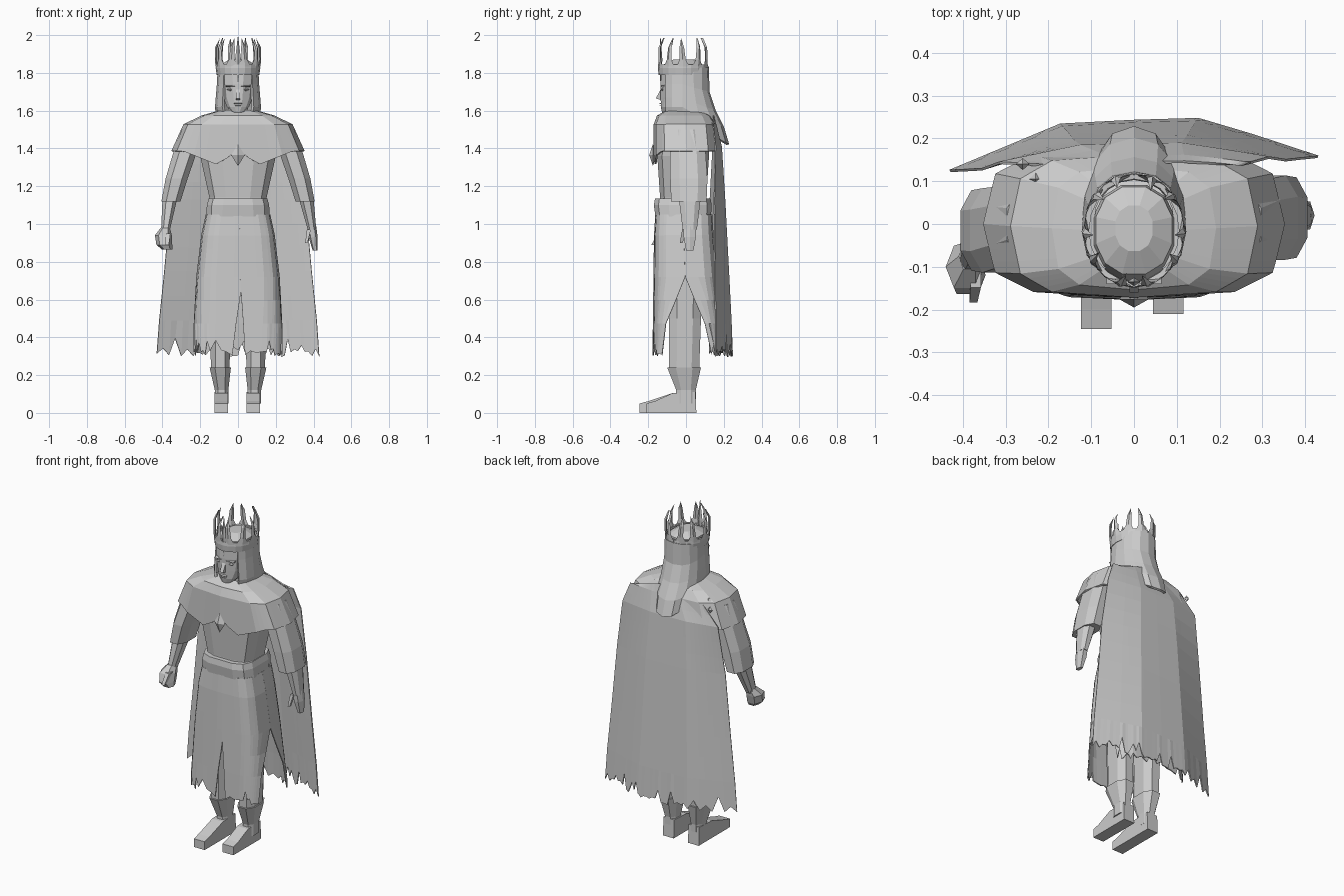
import bpy, bmesh, math, random
from mathutils import Vector

random.seed(4)
cube = bpy.data.objects.get("Cube")
if cube:
    bpy.data.objects.remove(cube, do_unlink=True)

stone = bpy.data.materials.new("pale_grey")
stone.use_nodes = True
GREY = (0.6, 0.6, 0.6, 1)
stone.diffuse_color = GREY
stone.node_tree.nodes["Principled BSDF"].inputs["Base Color"].default_value = GREY


def finish(name, bm, thick=0):
    bmesh.ops.recalc_face_normals(bm, faces=bm.faces)
    mesh = bpy.data.meshes.new(name)
    bm.to_mesh(mesh)
    bm.free()
    mesh.materials.append(stone)
    ob = bpy.data.objects.new(name, mesh)
    bpy.context.collection.objects.link(ob)
    if thick:
        mod = ob.modifiers.new("thickness", "SOLIDIFY")
        mod.thickness = thick
        mod.offset = 0


def lerp_rows(rows, v):
    """Blend neighbouring rows of numbers, v running 0..1 down the list."""
    f = v * (len(rows) - 1)
    i = min(int(f), len(rows) - 2)
    return [a + (b - a) * (f - i) for a, b in zip(rows[i], rows[i + 1])]


def around(s, rx, ry, power=1.0, sides=12):
    """Point on a faceted rounded ring; s=0 back, .25 left, .5 front."""
    def corner(i):
        a = 2 * math.pi * i / sides
        c, d = math.sin(a), math.cos(a)
        return Vector((math.copysign(abs(c) ** power, c) * rx,
                       math.copysign(abs(d) ** power, d) * ry))
    i = math.floor(s * sides)
    return corner(i).lerp(corner(i + 1), s * sides - i)


def sheet(name, nu, nv, point, thick=0.006):
    """Grid surface from point(u, v)."""
    bm = bmesh.new()
    grid = [[bm.verts.new(point(i / nu, j / nv)) for i in range(nu + 1)] for j in range(nv + 1)]
    for a, b in zip(grid, grid[1:]):
        for i in range(nu):
            bm.faces.new((a[i], a[i + 1], b[i + 1], b[i]))
    finish(name, bm, thick)


def bridge(bm, a, b):
    for i in range(len(a)):
        k = (i + 1) % len(a)
        bm.faces.new((a[i], a[k], b[k], b[i]))


def loft(name, rings, sides=8, power=0.8):
    """Closed solid through horizontal rings (x, y, z, rx, ry)."""
    bm = bmesh.new()
    loops = []
    for x, y, z, rx, ry in rings:
        pts = [around((i + 0.5) / sides, rx, ry, power, sides * 2) for i in range(sides)]
        loops.append([bm.verts.new((x + p.x, y + p.y, z)) for p in pts])
    for a, b in zip(loops, loops[1:]):
        bridge(bm, a, b)
    bm.faces.new(loops[0])
    bm.faces.new(loops[-1])
    finish(name, bm)


def prism(name, profile, x, half):
    """Side profile (y, z) extruded across x."""
    bm = bmesh.new()
    a = [bm.verts.new((x - half, y, z)) for y, z in profile]
    b = [bm.verts.new((x + half, y, z)) for y, z in profile]
    bm.faces.new(a)
    bm.faces.new(b)
    bridge(bm, a, b)
    finish(name, bm)


def gem(name, loc, size):
    """Stretched octahedron."""
    bm = bmesh.new()
    bmesh.ops.create_uvsphere(bm, u_segments=4, v_segments=2, radius=1)
    for v in bm.verts:
        v.co = Vector(loc) + Vector(c * s for c, s in zip(v.co, size))
    finish(name, bm)


def tatter(i, depth):
    return (depth if i % 2 else 0.35 * depth) * random.uniform(0.0, 1.0)


# Legs and boots
for side, word, dy in ((1, "left", 0.035), (-1, "right", 0)):
    x = side * 0.087
    prism(word + "_shoe", [(0.055, 0), (-0.245 + dy, 0), (-0.245 + dy, 0.05), (-0.2 + dy, 0.062),
                           (-0.07, 0.105), (0.05, 0.11)], side * 0.08 - (1 - side) * 0.004, 0.036)
    loft(word + "_boot_shaft", [(x, 0, 0.05, 0.038, 0.055), (x, 0, 0.12, 0.038, 0.055),
                                (x * 1.08, -0.01, 0.24, 0.06, 0.095)])
    loft(word + "_leg", [(x * 1.08, -0.01, 0.23, 0.052, 0.085), (x * 1.08, -0.005, 0.5, 0.06, 0.09),
                         (x, 0, 0.95, 0.08, 0.1)])

# Torso and belt
loft("torso", [(0, -0.015, 1.02, 0.155, 0.135), (0, -0.015, 1.14, 0.155, 0.125),
               (0, -0.015, 1.36, 0.205, 0.14), (0, -0.005, 1.52, 0.21, 0.125),
               (0, -0.015, 1.58, 0.09, 0.08)], 12, 0.65)
loft("belt", [(0, -0.015, 1.04, 0.172, 0.15), (0, -0.017, 1.1, 0.168, 0.156),
              (0, -0.017, 1.135, 0.158, 0.15)], 12, 0.55)

# Skirt in three torn panels with slits at the front and both sides
SKIRT = [(0.168, 0.148, -0.012, 1.05), (0.192, 0.155, -0.012, 0.94),
         (0.218, 0.166, -0.004, 0.72), (0.25, 0.185, 0.01, 0.35)]


def skirt_panel(name, start, end, open_start, open_end, columns):
    tears = [tatter(i, 0.1) for i in range(columns + 1)]

    def point(u, v):
        rx, ry, cy, z = lerp_rows(SKIRT, v)
        gap = max(0, v - 0.667) * 3
        a, b = start + open_start * gap, end - open_end * gap
        p = around(a + (b - a) * u, rx, ry, 0.5, 16)
        if v == 1:
            z += tears[round(u * columns)] - 0.05
        return p.x, p.y + cy, z
    sheet(name, columns, 9, point)


skirt_panel("skirt_front_left", 0.25, 0.495, 0.095, 0.01, 12)
skirt_panel("skirt_front_right", 0.488, 0.75, -0.016 + 0.04, 0.095, 12)
skirt_panel("skirt_back", -0.25, 0.25, 0.08, 0.08, 24)

# Shoulder mantle with pointed front hem
MANTLE = [(0.085, 0.085, -0.015, 1.6), (0.19, 0.14, -0.01, 1.57),
          (0.285, 0.162, -0.005, 1.525), (0.348, 0.172, 0.0, 1.385)]


def mantle(u, v):
    rx, ry, cy, z = lerp_rows(MANTLE, v)
    p = around(u, rx, ry, 0.58, 12)
    if v == 1 and p.y < -0.1:
        d = abs(p.x)
        z += -0.8 * d + 0.01 if d < 0.1 else min(0, -0.075 + 0.4 * (d - 0.1))
        p.y += 0.004
    return p.x, p.y + cy, z


sheet("mantle", 48, 3, mantle, 0.01)
gem("brooch", (0, -0.175, 1.365), (0.036, 0.02, 0.058))
for dx, dy in ((0, 0), (-0.03, 0.035)):
    gem("mantle_thorn", (-0.23 + dx, 0.105 + dy, 1.535 - dy), (0.016, 0.014, 0.02))

# Arms: wide sleeves, forearms and hands
for side, word, dy in ((1, "left", 0.0), (-1, "right", -0.03)):
    loft(word + "_sleeve", [(side * 0.25, 0.0, 1.5, 0.05, 0.08),
                            (side * 0.28, 0.01 + dy / 2, 1.38, 0.066, 0.1),
                            (side * 0.325, 0.015 + dy, 1.24, 0.062, 0.105),
                            (side * 0.355, 0.015 + dy, 1.12, 0.054, 0.1)])
loft("left_forearm", [(0.36, 0.02, 1.14, 0.042, 0.062), (0.392, 0.02, 0.97, 0.024, 0.04)])
loft("left_hand", [(0.39, 0.02, 0.99, 0.024, 0.038), (0.398, 0.02, 0.93, 0.024, 0.036),
                   (0.408, 0.02, 0.86, 0.013, 0.022)], 6)
loft("left_thumb", [(0.375, -0.01, 0.97, 0.014, 0.014), (0.362, -0.025, 0.9, 0.008, 0.01)], 4)
loft("right_forearm", [(-0.36, -0.02, 1.14, 0.042, 0.062), (-0.385, -0.075, 0.96, 0.024, 0.036)])
loft("right_fist", [(-0.385, -0.075, 0.98, 0.024, 0.035), (-0.395, -0.1, 0.94, 0.045, 0.055),
                    (-0.39, -0.115, 0.89, 0.042, 0.055), (-0.375, -0.12, 0.865, 0.028, 0.035)], 6)
loft("right_thumb", [(-0.37, -0.13, 0.95, 0.016, 0.025), (-0.375, -0.17, 0.89, 0.012, 0.018)], 4)

# Cloak: five facets across, torn hem; rows are half width, middle x, y, sag, z
CLOAK = [(0.2, 0.05, 0.145, 0.01, 1.58), (0.315, 0.0, 0.187, 0.04, 1.41),
         (0.355, 0.0, 0.205, 0.07, 1.13), (0.39, 0.0, 0.225, 0.09, 0.75),
         (0.43, 0.0, 0.245, 0.11, 0.36)]
FOLDS = [(-1, -1.1), (-0.4, -0.12), (0.0, -0.04), (0.35, 0.0), (0.65, -0.35), (1, -0.8)]
HEM = 40
hem_tears = [tatter(i, 0.1) for i in range(HEM + 1)]


def cloak(u, v):
    half, mid, y, sag, z = lerp_rows(CLOAK, v)
    across, depth = lerp_rows(FOLDS, u)
    if v == 1:
        z += hem_tears[round(u * HEM)] - 0.065
    elif v == 0:
        z -= 0.06 * abs(across)
    return mid + across * half, y + depth * sag, z


sheet("cloak", HEM, 12, cloak)

# Head and face
loft("neck", [(0, -0.01, 1.54, 0.06, 0.06), (0, -0.02, 1.68, 0.055, 0.06)])
loft("head", [(0, -0.105, 1.588, 0.028, 0.022), (0, -0.075, 1.62, 0.06, 0.06),
              (0, -0.04, 1.67, 0.082, 0.097), (0, -0.035, 1.74, 0.092, 0.103),
              (0, -0.02, 1.8, 0.1, 0.115), (0, -0.015, 1.845, 0.092, 0.105),
              (0, -0.01, 1.872, 0.045, 0.055)], 12, 0.9)
prism("nose", [(-0.13, 1.72), (-0.16, 1.665), (-0.13, 1.655)], 0, 0.011)
prism("upper_lip", [(-0.125, 1.643), (-0.146, 1.638), (-0.125, 1.632)], 0, 0.02)
prism("lower_lip", [(-0.115, 1.632), (-0.142, 1.627), (-0.115, 1.618)], 0, 0.016)
for side in (-1, 1):
    gem("eye", (side * 0.04, -0.125, 1.712), (0.02, 0.01, 0.009))
    prism("brow", [(-0.11, 1.735), (-0.14, 1.731), (-0.12, 1.724)], side * 0.04, 0.024)

# Long hair: open at the face, trailing down the back
HAIR = [(0.102, 0.115, 1.82, 1.83), (0.106, 0.117, 1.74, 1.7), (0.112, 0.15, 1.67, 1.6),
        (0.116, 0.195, 1.62, 1.51), (0.105, 0.222, 1.585, 1.42)]


def hair(u, v):
    rx, back, z_front, z_back = lerp_rows(HAIR, v)
    p = around((u - 0.5) * 0.78, rx, 1, 0.85, 16)
    y = p.y * back if p.y > 0 else p.y * 0.12
    t = max(0, p.y)
    return p.x, y - 0.01 * (1 - t), z_front + (z_back - z_front) * t ** 0.8


sheet("hair", 12, 4, hair, 0.014)

# Crown: band and ring of curved spikes
BAND = [(0.107, 0.124, 1.79), (0.112, 0.128, 1.825), (0.111, 0.126, 1.845)]


def band(u, v):
    rx, ry, z = lerp_rows(BAND, v)
    p = around(u, rx, ry, 1, 20)
    return p.x, p.y - 0.015, z


sheet("crown_band", 20, 2, band, 0.012)
SPIKE = [(1.0, 0.034, 1.835), (1.03, 0.016, 1.87), (1.02, 0.012, 1.935), (0.85, 0.0, 1.985)]
for k in range(10):
    s = (k + 0.5) / 10
    bm = bmesh.new()
    rows = []
    for r, w, z in SPIKE:
        p = around(s, 0.112, 0.126, 1, 20) * r
        q = p.normalized()
        side_dir = Vector((-q.y, q.x))
        lean = side_dir * (0.012 if k % 2 else -0.012) * (z - 1.835) * 6
        corners = [p + lean + side_dir * w, p + lean + q * 0.007,
                   p + lean - side_dir * w, p + lean - q * 0.007]
        rows.append([bm.verts.new((c.x, c.y - 0.015, z)) for c in corners])
    for a, b in zip(rows, rows[1:]):
        bridge(bm, a, b)
    bmesh.ops.remove_doubles(bm, verts=rows[-1], dist=0.012)
    finish("crown_spike", bm)
gem("crown_front_point", (0, -0.135, 1.87), (0.016, 0.01, 0.13))
